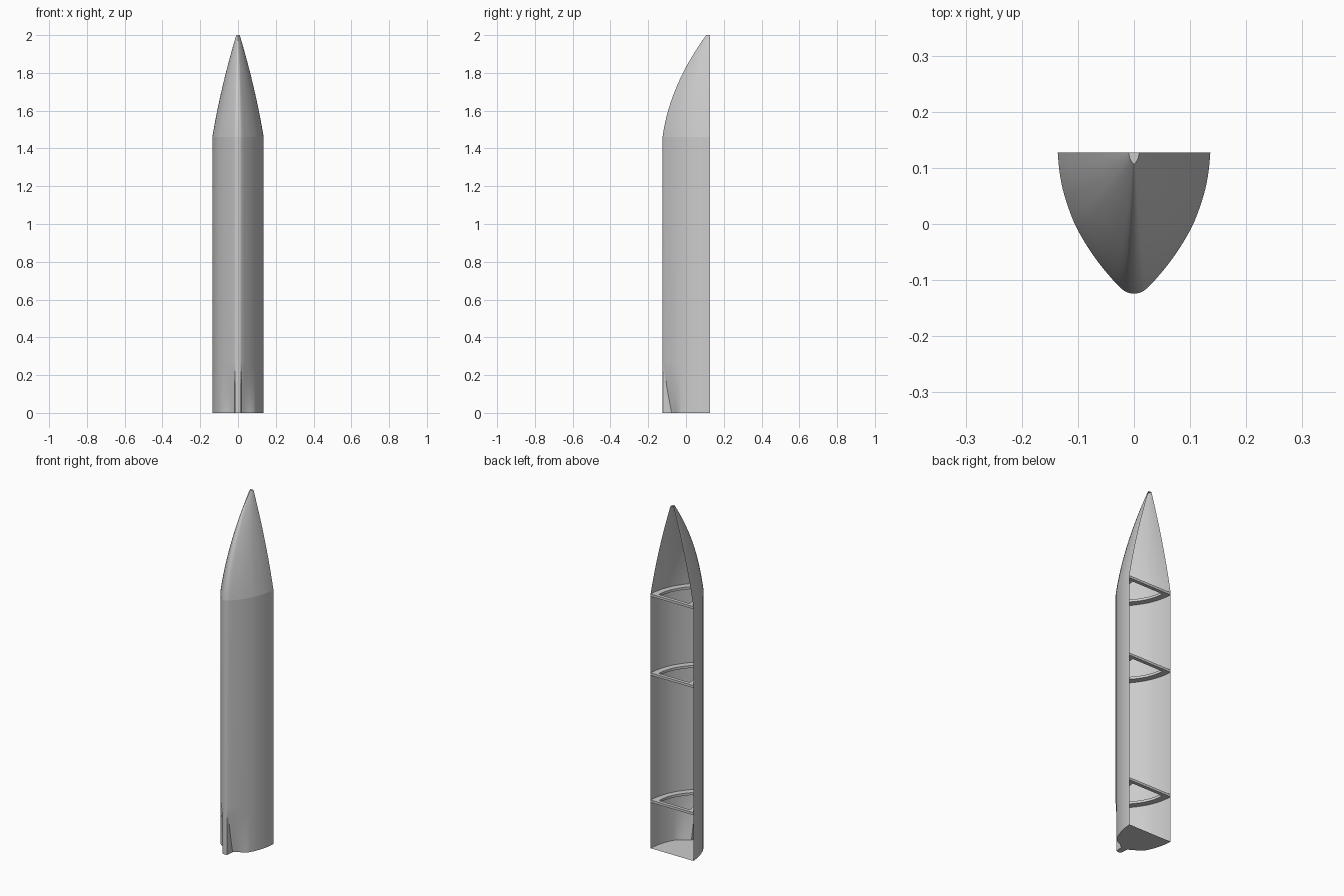
import bpy
import bmesh
import math

if "Cube" in bpy.data.objects:
    bpy.data.objects.remove(bpy.data.objects["Cube"], do_unlink=True)

BACK, KEEL, HALF = 0.127, -0.124, 0.136
SHOULDER, TOP, TUNNEL = 1.46, 2.0, 0.27

grey = bpy.data.materials.new("hull grey")
grey.use_nodes = True
grey.diffuse_color = (0.6, 0.6, 0.6, 1)
grey.node_tree.nodes["Principled BSDF"].inputs["Base Color"].default_value = (0.6, 0.6, 0.6, 1)

# Half section from the keel to the open edge
PROFILE = [(0, KEEL), (0.008, -0.123), (0.015, -0.1205), (0.019, -0.118), (0.028, -0.11),
           (0.04, -0.097), (0.06, -0.073), (0.078, -0.048), (0.094, -0.022), (0.107, 0.003),
           (0.118, 0.032), (0.127, 0.062), (0.133, 0.094), (HALF, BACK)]


def smooth_profile(points, steps=3):
    """Catmull-Rom curve through the profile points."""
    out = []
    pts = [(-points[1][0], points[1][1])] + points + [points[-1]]
    for a, b, c, d in zip(pts, pts[1:], pts[2:], pts[3:]):
        for s in range(steps):
            t = s / steps
            out.append(tuple(q + 0.5 * t * (r - p + t * (2 * p - 5 * q + 4 * r - e
                       + t * (3 * (q - r) + e - p))) for p, q, r, e in zip(a, b, c, d)))
    return out + [points[-1]]


CURVE = smooth_profile(PROFILE)


def section(z):
    """Full section at height z, running from one open edge round the keel to the other."""
    u = max(0, (z - SHOULDER) / (TOP - SHOULDER))
    width = 0.009 + 0.127 * (1 - u) + 0.036 * u * (1 - u)
    keel = KEEL + 0.231 * (0.31 * u + 0.69 * u * u)
    fade = max(0, 1 - z / TUNNEL) ** 1.3
    half = []
    for x, y in CURVE:
        # hollow on each side of the skeg
        if 0.0155 < x < 0.09:
            rise = min(1, (x - 0.0155) / 0.003)
            y += 0.042 * fade * rise * math.cos(math.pi / 2 * (x - 0.0155) / 0.0745) ** 1.2
        half.append((x * width / HALF, BACK - (BACK - y) * (BACK - keel) / (BACK - KEEL)))
    return [(-x, y) for x, y in reversed(half[1:])] + half


def make_object(name, bm, angle=30):
    mesh = bpy.data.meshes.new(name)
    bm.to_mesh(mesh)
    bm.free()
    mesh.materials.append(grey)
    obj = bpy.data.objects.new(name, mesh)
    bpy.context.collection.objects.link(obj)
    bpy.ops.object.select_all(action="DESELECT")
    obj.select_set(True)
    bpy.context.view_layer.objects.active = obj
    bpy.ops.object.shade_smooth_by_angle(angle=math.radians(angle))
    return obj


def add_loop(bm, points, z):
    return [bm.verts.new((x, y, z)) for x, y in points]


def skin(bm, a, b, closed=False):
    n = len(a)
    for i in range(n if closed else n - 1):
        j = (i + 1) % n
        bm.faces.new((a[i], a[j], b[j], b[i]))


def make_shell(name, heights, cap=False):
    bm = bmesh.new()
    loops = [add_loop(bm, section(z), z) for z in heights]
    for a, b in zip(loops, loops[1:]):
        skin(bm, a, b)
    if cap:
        bm.faces.new(loops[-1])
    return make_object(name, bm)


# Straight hull with tunnels at the foot, then the curved bow
make_shell("hull", [TUNNEL * i / 14 for i in range(15)] + [SHOULDER])
make_shell("bow", [SHOULDER + (TOP - SHOULDER) * i / 24 for i in range(25)], cap=True)

# Transom closing the foot
bm = bmesh.new()
transom_face = bm.faces.new(add_loop(bm, section(0), 0))
transom_face.normal_flip()
make_object("transom", bm)

# Open bulkhead frames
THICK = 0.014
for label, z in (("lower", 0.27), ("middle", 1.0), ("upper", SHOULDER - 0.007)):
    bm = bmesh.new()
    outer = [(x * 0.998, y * 0.998) for x, y in section(0.5)]
    inner = [(x * 0.72, 0.107 - (BACK - y) * 0.72) for x, y in outer]
    loops = [add_loop(bm, pts, z + h) for pts, h in
             ((outer, -THICK / 2), (outer, THICK / 2), (inner, THICK / 2), (inner, -THICK / 2))]
    for i in range(4):
        skin(bm, loops[i], loops[(i + 1) % 4], closed=True)
    bmesh.ops.recalc_face_normals(bm, faces=bm.faces)
    make_object(label + "_bulkhead", bm)
